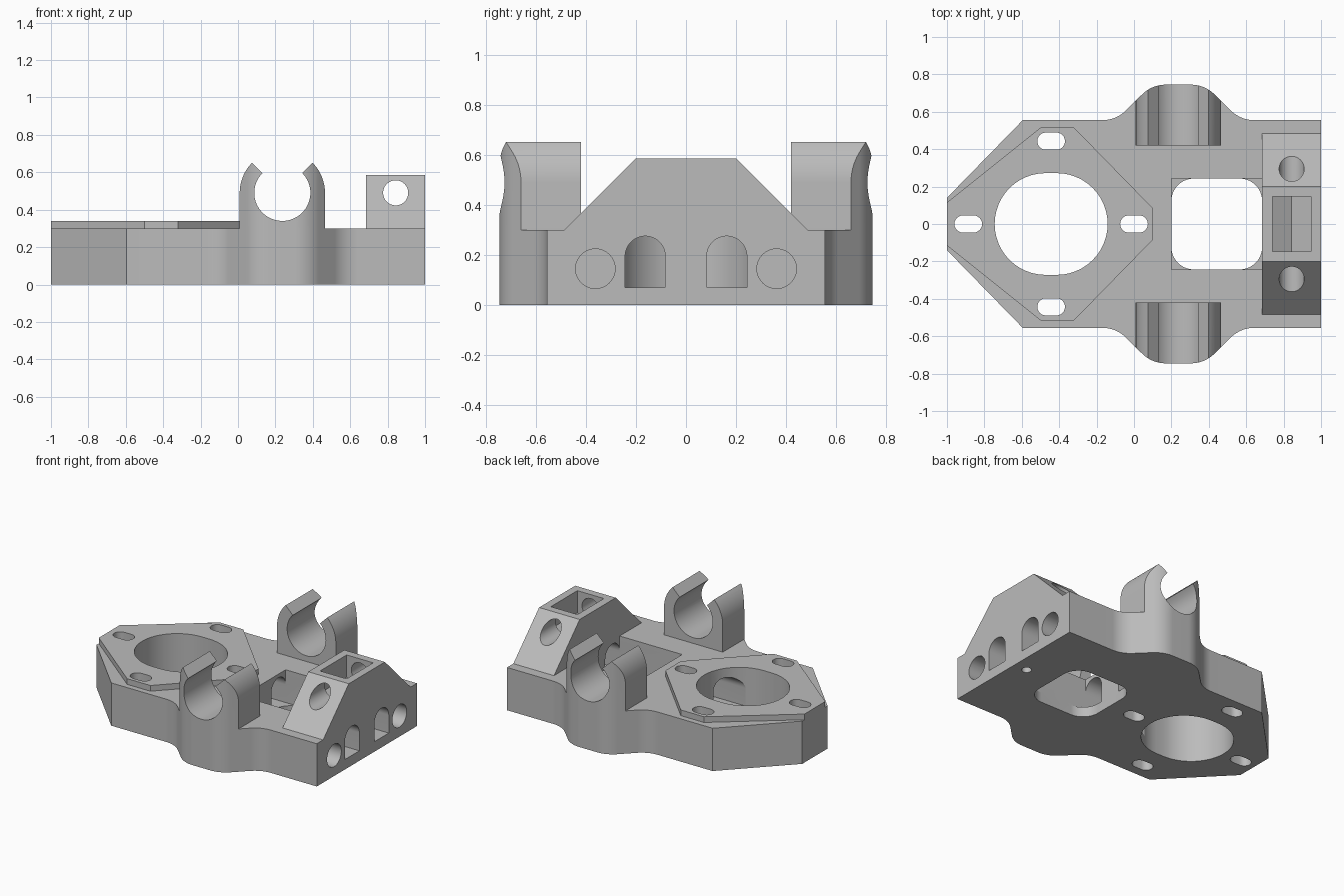
import bpy, bmesh
from math import sin, cos, pi, radians
from mathutils import Matrix

if "Cube" in bpy.data.objects:
    bpy.data.objects.remove(bpy.data.objects["Cube"])

grey = bpy.data.materials.new("plain_grey")
grey.use_nodes = True
grey.diffuse_color = (0.5, 0.5, 0.5, 1)
grey.node_tree.nodes["Principled BSDF"].inputs["Base Color"].default_value = (0.5, 0.5, 0.5, 1)

# Local (profile u, profile v, extrusion) to world axes
AXES = {
    "z": Matrix(((1, 0, 0), (0, 1, 0), (0, 0, 1))),
    "y": Matrix(((1, 0, 0), (0, 0, 1), (0, 1, 0))),
    "x": Matrix(((0, 0, 1), (1, 0, 0), (0, 1, 0))),
}


def arc(cx, cy, r, a0, a1, n=16):
    angles = [radians(a0 + (a1 - a0) * i / n) for i in range(n + 1)]
    return [(cx + r * cos(a), cy + r * sin(a)) for a in angles]


def circle(cx, cy, r, n=48):
    return arc(cx, cy, r, 0, 360, n)[:-1]


def slot(cx, cy, r, half, n=24):
    return arc(cx + half, cy, r, -90, 90, n) + arc(cx - half, cy, r, 90, 270, n)


def mirrored(points):
    return points + [(u, -v) for u, v in reversed(points)]


def prism(name, profile, lo, hi, axis="z"):
    bm = bmesh.new()
    rings = [[bm.verts.new(AXES[axis] @ Matrix.Translation((u, v, w)).translation)
              for u, v in profile] for w in (lo, hi)]
    bm.faces.new(rings[0])
    bm.faces.new(rings[1])
    n = len(profile)
    for i in range(n):
        j = (i + 1) % n
        bm.faces.new((rings[0][i], rings[0][j], rings[1][j], rings[1][i]))
    bmesh.ops.recalc_face_normals(bm, faces=bm.faces)
    mesh = bpy.data.meshes.new(name)
    bm.to_mesh(mesh)
    bm.free()
    mesh.materials.append(grey)
    obj = bpy.data.objects.new(name, mesh)
    bpy.context.collection.objects.link(obj)
    return obj


def combine(target, tool, operation="DIFFERENCE"):
    tool.hide_render = True
    bpy.context.view_layer.objects.active = target
    mod = target.modifiers.new("combine", "BOOLEAN")
    mod.operation, mod.solver, mod.object = operation, "EXACT", tool
    bpy.ops.object.modifier_apply(modifier=mod.name)
    bpy.data.objects.remove(tool)


# Body outline with a rounded bulge on each side
bulge_x = 0.237
left = arc(-0.17, 0.735, 0.18, -90, -45) + arc(0.17, 0.565, 0.18, 135, 90)
right = [(2 * bulge_x - u, v) for u, v in reversed(left)]
outline = mirrored([(-1, 0.14), (-0.595, 0.555)] + left + right + [(1, 0.555)])
body = prism("body", outline, 0, 0.3)

# Raised mounting plate
plate = mirrored([(-1, 0.115), (-0.5, 0.515), (-0.32, 0.515), (0.1, 0.085)])
combine(body, prism("plate", plate, 0.2, 0.34), "UNION")

# Trapezoid block at the end
block = [(-0.485, 0.3), (-0.485, 0.2), (0.485, 0.2), (0.485, 0.3), (0.2, 0.585), (-0.2, 0.585)]
combine(body, prism("end_block", block, 0.685, 1, "x"), "UNION")

# Large opening and adjustment slots
combine(body, prism("large_opening", slot(-0.443, 0, 0.272, 0.03), -0.1, 0.5))
for x, y in ((-0.443, 0.443), (-0.443, -0.443), (-0.886, 0), (0, 0)):
    combine(body, prism("slot_cutter", slot(x, y, 0.046, 0.028, 12), -0.1, 0.5))

# Square pocket over a rounded window
x0, x1, h, r = 0.2, 0.685, 0.243, 0.12
window = (arc(x1 - r, h - r, r, 0, 90) + arc(x0 + r, h - r, r, 90, 180)
          + arc(x0 + r, r - h, r, 180, 270) + arc(x1 - r, r - h, r, 270, 360))
combine(body, prism("window", window, -0.1, 0.2))
combine(body, prism("pocket", [(x0, -h), (x1, -h), (x1, h), (x0, h)], 0.07, 0.3))

# Arched channels and round blind bores
for side in (-1, 1):
    y = 0.163 * side
    arch = [(y - 0.08, 0.07), (y + 0.08, 0.07)] + arc(y, 0.195, 0.08, 0, 180, 24)
    combine(body, prism("channel", arch, -0.35, 1.1, "x"))
    combine(body, prism("bore", circle(0.362 * side, 0.145, 0.079), 0.6, 1.1, "x"))

# Nut trap and cross hole in the end block, pilot hole below
trap = [(0.74, 0.7), (0.74, 0.43), (0.843, 0.37), (0.946, 0.43), (0.946, 0.7)]
combine(body, prism("nut_trap", trap, -0.147, 0.147, "y"))
combine(body, prism("cross_hole", circle(0.843, 0.49, 0.067), -0.6, 0.6, "y"))
combine(body, prism("pilot_hole", circle(0.9, 0.01, 0.032, 24), -0.1, 0.12))

# Open rod clips, trimmed to the body outline
cz, outer, inner = 0.49, 0.228, 0.15
clip = ([(bulge_x - outer, 0.3), (bulge_x + outer, 0.3)] + arc(bulge_x, cz, outer, 0, 45, 12)
        + arc(bulge_x, cz, inner, 45, -225, 48) + arc(bulge_x, cz, outer, 135, 180, 12))
clips = []
for name, lo, hi in (("left_clip", 0.42, 0.9), ("right_clip", -0.9, -0.42)):
    obj = prism(name, clip, lo, hi, "y")
    combine(obj, prism("trim", outline, 0.2, 0.9), "INTERSECT")
    clips.append(obj)

# Smooth curved walls, keep hard edges
bpy.ops.object.select_all(action="DESELECT")
for obj in [body] + clips:
    obj.select_set(True)
bpy.context.view_layer.objects.active = body
bpy.ops.object.shade_smooth_by_angle(angle=radians(25))
